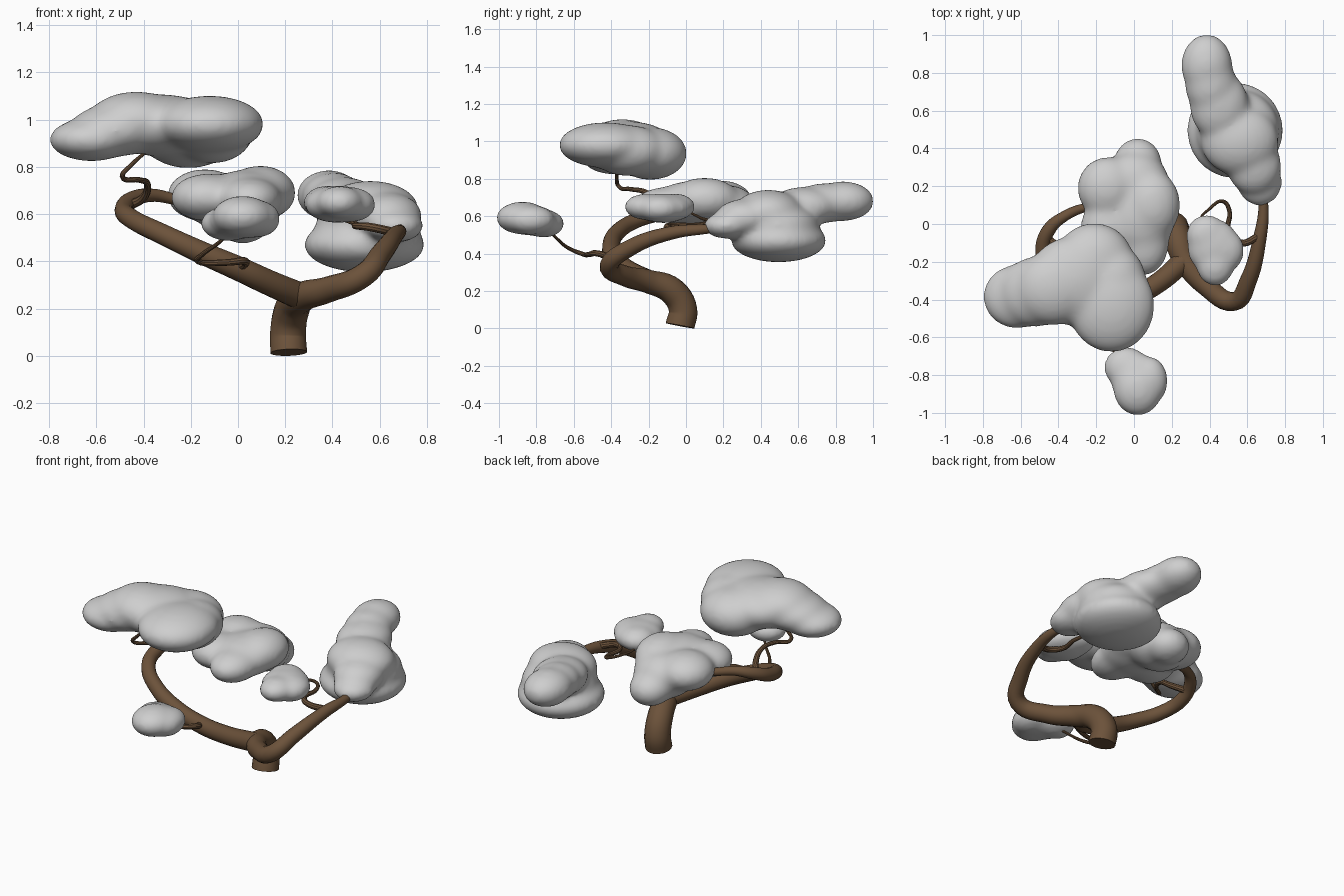
import bpy, bmesh
from mathutils import Matrix


def material(name, rgb):
    m = bpy.data.materials.new(name)
    m.diffuse_color = (*rgb, 1)
    return m


BARK = material("bark brown", (0.15, 0.085, 0.043))
LEAF = material("pale grey", (0.62, 0.62, 0.62))


def branch(name, pts, sides=3):
    """Tapered tube through (x, y, z, radius) points."""
    c = bpy.data.curves.new(name, 'CURVE')
    c.dimensions = '3D'
    c.bevel_depth = 1
    c.bevel_resolution = sides
    c.use_fill_caps = True
    c.resolution_u = 6
    s = c.splines.new('BEZIER')
    s.bezier_points.add(len(pts) - 1)
    for p, (x, y, z, r) in zip(s.bezier_points, pts):
        p.co = (x, y, z)
        p.radius = r
        p.handle_left_type = p.handle_right_type = 'AUTO'
    c.materials.append(BARK)
    ob = bpy.data.objects.new(name, c)
    bpy.context.collection.objects.link(ob)
    bpy.ops.object.select_all(action='DESELECT')
    ob.select_set(True)
    bpy.context.view_layer.objects.active = ob
    bpy.ops.object.convert(target='MESH')
    bpy.ops.object.shade_smooth_by_angle()


def foliage(name, lobes, soft=36, grow=0.007):
    """Soft cloud: ellipsoid lobes (centre, radii) fused and smoothed."""
    bm = bmesh.new()
    for x, y, z, rx, ry, rz in lobes:
        size = Matrix.Diagonal((rx + grow, ry + grow, rz + grow, 1))
        bmesh.ops.create_icosphere(bm, subdivisions=4, radius=1,
                                   matrix=Matrix.Translation((x, y, z)) @ size)
    me = bpy.data.meshes.new(name)
    bm.to_mesh(me)
    bm.free()
    me.materials.append(LEAF)
    ob = bpy.data.objects.new(name, me)
    bpy.context.collection.objects.link(ob)
    r = ob.modifiers.new("fuse", 'REMESH')
    r.mode = 'VOXEL'
    r.voxel_size = 0.014
    r.use_smooth_shade = True
    s = ob.modifiers.new("soften", 'SMOOTH')
    s.factor = 0.5
    s.iterations = soft


# trunk running on into the right branch
branch("trunk_and_right_branch", [
    (.215, -.032, .014, .079), (.212, -.016, .10, .077), (.23, -.075, .20, .074),
    (.275, -.20, .25, .063), (.38, -.325, .28, .055), (.53, -.41, .34, .05),
    (.605, -.30, .43, .045), (.665, -.08, .51, .036), (.685, .10, .53, .026),
    (.66, .24, .54, .018)], 6)

# left branch, sweeping forward and then back under the middle cloud
branch("left_branch", [
    (.27, -.19, .25, .058), (.13, -.31, .31, .054), (0, -.38, .37, .052),
    (-.15, -.40, .435, .048), (-.31, -.37, .51, .044), (-.45, -.26, .58, .041),
    (-.482, -.13, .62, .04), (-.45, -.03, .66, .036), (-.37, .04, .68, .028),
    (-.25, .09, .66, .023), (-.08, .12, .64, .014)], 6)

# thin twigs
branch("top_twig", [
    (-.45, -.08, .64, .02), (-.40, -.13, .67, .018), (-.385, -.22, .73, .014),
    (-.42, -.30, .745, .012), (-.49, -.36, .76, .011), (-.46, -.37, .80, .010),
    (-.37, -.36, .88, .006)])
branch("front_twig", [
    (0, -.39, .37, .02), (.03, -.47, .40, .017), (-.05, -.52, .395, .014),
    (-.17, -.56, .40, .012), (-.15, -.63, .43, .010), (-.08, -.69, .48, .008),
    (-.02, -.75, .54, .005)])
branch("right_twig", [
    (.67, -.06, .52, .02), (.56, -.10, .545, .018), (.50, -.04, .55, .015),
    (.505, .07, .555, .012), (.47, .12, .57, .010), (.40, .08, .59, .008),
    (.35, .02, .62, .006), (.37, -.04, .65, .005)])

# foliage clouds
foliage("top_cloud", [
    (-.62, -.385, .915, .175, .165, .085), (-.52, -.36, .955, .19, .18, .105),
    (-.43, -.34, .995, .20, .19, .118), (-.21, -.19, .935, .20, .19, .135),
    (-.12, -.43, .98, .225, .245, .115), (-.11, -.31, .95, .17, .20, .13),
    (-.32, -.30, .975, .24, .23, .125)])
foliage("middle_cloud", [
    (.02, .33, .575, .12, .12, .095), (-.14, .19, .68, .155, .16, .105),
    (.095, .10, .69, .145, .18, .11), (.05, -.10, .66, .13, .17, .09),
    (-.13, -.02, .67, .15, .15, .095), (0, .22, .63, .18, .16, .13),
    (.03, .03, .67, .18, .2, .11)])
foliage("right_cloud", [
    (.385, .84, .68, .13, .16, .10), (.405, .74, .67, .13, .16, .10),
    (.45, .63, .65, .15, .18, .10), (.56, .44, .62, .2, .18, .115),
    (.635, .31, .59, .14, .15, .095), (.665, .22, .55, .115, .12, .065),
    (.55, .49, .55, .215, .215, .12), (.535, .495, .47, .25, .25, .11)], 30)
foliage("small_right_cloud", [
    (.385, -.06, .65, .10, .10, .062), (.475, -.14, .64, .10, .11, .065),
    (.43, -.22, .65, .09, .10, .06), (.42, -.12, .642, .13, .14, .07)], 20, .01)
foliage("small_front_cloud", [
    (-.04, -.76, .56, .11, .10, .065), (.02, -.875, .59, .12, .13, .078),
    (.08, -.83, .58, .09, .12, .07), (.01, -.82, .575, .125, .13, .07)], 20, .01)
